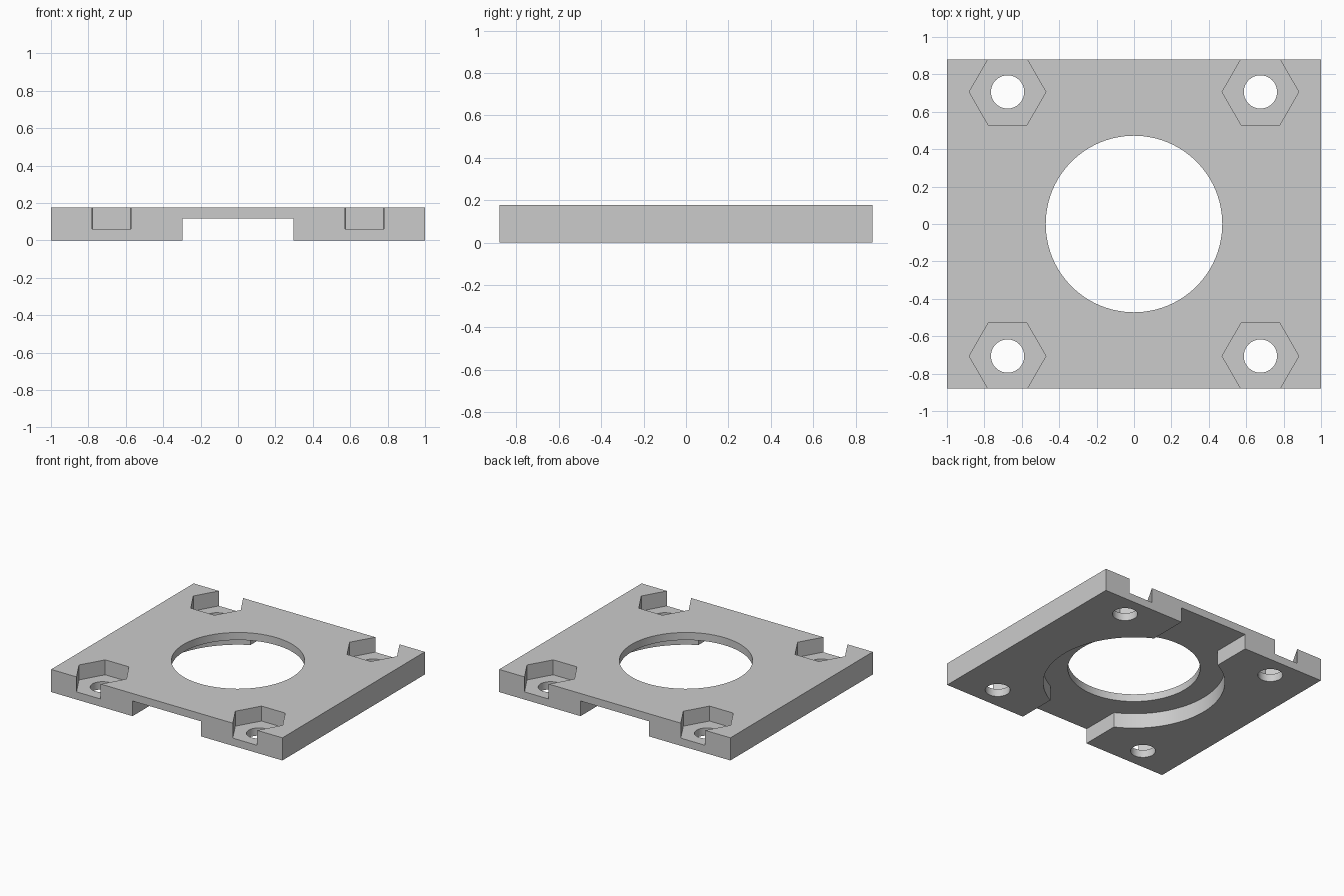
import bpy
import bmesh
from math import acos, cos, pi, sin

default = bpy.data.objects.get("Cube")
if default:
    bpy.data.objects.remove(default, do_unlink=True)

HALF_X, HALF_Y, HEIGHT = 1.0, 0.88, 0.177
HOLE_X, HOLE_Y = 0.676, 0.706
OVER = 0.1  # how far cutters reach past the plate

grey = bpy.data.materials.new("light grey")
grey.use_nodes = True
grey.diffuse_color = (0.6, 0.6, 0.6, 1)
grey.node_tree.nodes["Principled BSDF"].inputs["Base Color"].default_value = (0.6, 0.6, 0.6, 1)


def prism(name, outline, bottom, top):
    """Extrude a counter-clockwise outline from bottom to top."""
    bm = bmesh.new()
    face = bm.faces.new([bm.verts.new((x, y, bottom)) for x, y in outline])
    extruded = bmesh.ops.extrude_face_region(bm, geom=[face])["geom"]
    verts = [v for v in extruded if isinstance(v, bmesh.types.BMVert)]
    bmesh.ops.translate(bm, verts=verts, vec=(0, 0, top - bottom))
    bmesh.ops.recalc_face_normals(bm, faces=bm.faces)
    mesh = bpy.data.meshes.new(name)
    bm.to_mesh(mesh)
    bm.free()
    mesh.materials.append(grey)
    obj = bpy.data.objects.new(name, mesh)
    bpy.context.collection.objects.link(obj)
    return obj


def arc(radius, start, end, steps):
    return [(radius * cos(start + (end - start) * i / steps),
             radius * sin(start + (end - start) * i / steps)) for i in range(steps + 1)]


def polygon(x, y, radius, sides):
    return [(x + px, y + py) for px, py in arc(radius, 0, 2 * pi, sides)[:-1]]


# Rectangular plate
plate = prism("mounting_plate",
              [(-HALF_X, -HALF_Y), (HALF_X, -HALF_Y), (HALF_X, HALF_Y), (-HALF_X, HALF_Y)],
              0, HEIGHT)

# Central bore
cutters = [prism("bore_cutter", polygon(0, 0, 0.472, 96), -OVER, HEIGHT + OVER)]

# Underside recess: a round pocket joined with a channel from front to back
radius, half_width = 0.647, 0.296
a = acos(half_width / radius)
end = HALF_Y + OVER
recess = (arc(radius, -a, a, 36) + [(half_width, end), (-half_width, end)]
          + arc(radius, pi - a, pi + a, 36) + [(-half_width, -end), (half_width, -end)])
cutters.append(prism("recess_cutter", recess, -OVER, 0.118))

# Screw holes with hexagonal nut pockets that break through the edge
for sx in (-1, 1):
    for sy in (-1, 1):
        x, y = sx * HOLE_X, sy * HOLE_Y
        cutters.append(prism("screw_hole_cutter", polygon(x, y, 0.089, 48), -OVER, HEIGHT + OVER))
        cutters.append(prism("nut_pocket_cutter", polygon(x, y, 0.205, 6), 0.06, HEIGHT + OVER))

# Cut everything from the plate
bpy.ops.object.select_all(action="DESELECT")
bpy.context.view_layer.objects.active = plate
plate.select_set(True)
for cutter in cutters:
    cutter.hide_render = True
    cut = plate.modifiers.new(cutter.name, "BOOLEAN")
    cut.operation = "DIFFERENCE"
    cut.solver = "EXACT"
    cut.object = cutter
    bpy.ops.object.modifier_apply(modifier=cut.name)
for cutter in cutters:
    bpy.data.objects.remove(cutter, do_unlink=True)

bpy.ops.object.shade_smooth_by_angle()
